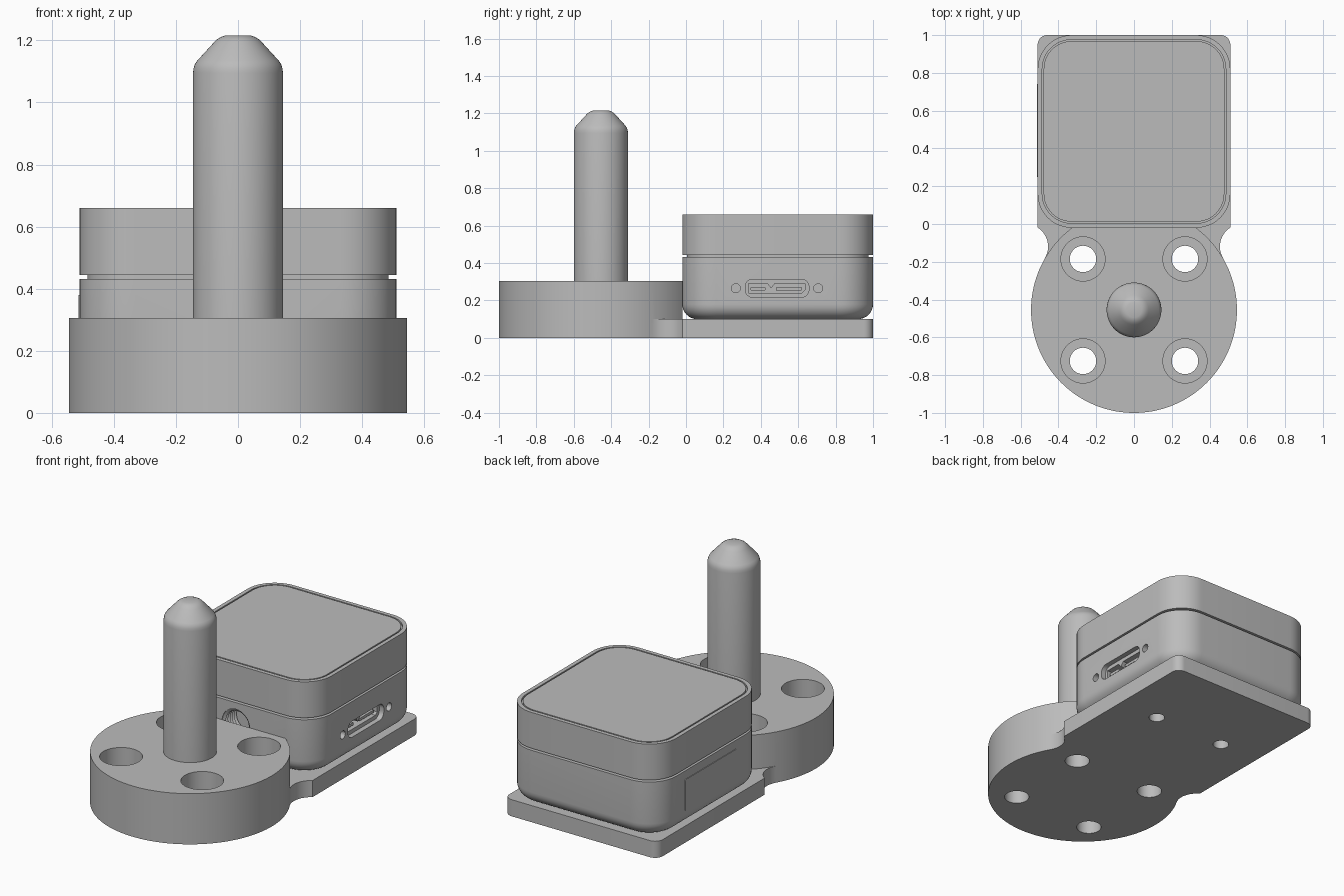
import bpy, bmesh
from math import pi, cos, sin, atan2, hypot
from mathutils import Matrix, Vector

cube = bpy.data.objects.get("Cube")
if cube:
    bpy.data.objects.remove(cube, do_unlink=True)

grey = bpy.data.materials.new("plain grey")
grey.use_nodes = True
grey.diffuse_color = (0.5, 0.5, 0.5, 1)
grey.node_tree.nodes["Principled BSDF"].inputs["Base Color"].default_value = (0.5, 0.5, 0.5, 1)


def arc(cx, cy, r, a0, a1, n=12):
    return [(cx + r * cos(a0 + (a1 - a0) * i / n), cy + r * sin(a0 + (a1 - a0) * i / n))
            for i in range(n + 1)]


def circle(cx, cy, r, n=64):
    return arc(cx, cy, r, 0, 2 * pi, n)[:-1]


def rounded(cx, cy, hx, hy, r, n=12):
    pts = []
    for k, (sx, sy) in enumerate([(1, 1), (-1, 1), (-1, -1), (1, -1)]):
        pts += arc(cx + sx * (hx - r), cy + sy * (hy - r), r, k * pi / 2, (k + 1) * pi / 2, n)
    return pts


def loft(name, layers, matrix=None):
    """Skin a stack of (outline, height) layers and cap both ends."""
    bm = bmesh.new()
    rings = [[bm.verts.new((x, y, z)) for x, y in outline] for outline, z in layers]
    for low, high in zip(rings, rings[1:]):
        n = len(low)
        for i in range(n):
            j = (i + 1) % n
            bm.faces.new((low[i], low[j], high[j], high[i]))
    bm.faces.new(rings[0][::-1])
    bm.faces.new(rings[-1])
    if matrix:
        bm.transform(matrix)
    bmesh.ops.recalc_face_normals(bm, faces=bm.faces)
    mesh = bpy.data.meshes.new(name)
    bm.to_mesh(mesh)
    bm.free()
    mesh.materials.append(grey)
    ob = bpy.data.objects.new(name, mesh)
    bpy.context.collection.objects.link(ob)
    return ob


def combine(target, other, operation):
    mod = target.modifiers.new(operation.lower(), "BOOLEAN")
    mod.operation, mod.object, mod.solver = operation, other, "EXACT"
    bpy.context.view_layer.objects.active = target
    bpy.ops.object.modifier_apply(modifier=mod.name)
    bpy.data.objects.remove(other, do_unlink=True)


def cut(target, outline, z0, z1, matrix=None):
    combine(target, loft("cutter", [(outline, z0), (outline, z1)], matrix), "DIFFERENCE")


def smooth(ob):
    bpy.ops.object.select_all(action="DESELECT")
    ob.select_set(True)
    bpy.context.view_layer.objects.active = ob
    bpy.ops.object.shade_smooth_by_angle(angle=0.5)


DISC_Y, DISC_R = -0.455, 0.545
FRONT, BACK, HALF = -0.02, 1.0, 0.51
PLATE_Z, BOSS_Z = 0.1, 0.305

# Base plate: square back, concave necks and a round front, as one outline
NECK_X, NECK_Y, NECK_R = 0.575, -0.12, 0.12
join = atan2(NECK_Y - DISC_Y, NECK_X)
corner = atan2(FRONT - NECK_Y, HALF - NECK_X)
right_half = arc(0, DISC_Y, DISC_R, -pi / 2, join, 48)
right_half += arc(NECK_X, NECK_Y, NECK_R, pi + join, corner, 20)[1:]
right_half += arc(HALF - 0.05, BACK - 0.05, 0.05, 0, pi / 2, 8)
left_half = [(-x, y) for x, y in reversed(right_half[1:])]
outline = right_half + left_half
base = loft("mounting_base", [(outline, 0), (outline, PLATE_Z)])

# Raised round boss, cut flat against the case
flat = atan2(FRONT - DISC_Y, (DISC_R ** 2 - (FRONT - DISC_Y) ** 2) ** 0.5)
boss_outline = arc(0, DISC_Y, DISC_R, -pi / 2, join, 48)
boss_outline += arc(0, DISC_Y, DISC_R, join, flat, 12)[1:]
boss_outline += [(-x, y) for x, y in reversed(boss_outline[1:])]
combine(base, loft("boss", [(boss_outline, PLATE_Z), (boss_outline, BOSS_Z)]), "UNION")

# Counterbored bolt holes and two small plate holes
for sx in (-1, 1):
    for sy in (-1, 1):
        x, y = sx * 0.27, DISC_Y + sy * 0.27
        cut(base, circle(x, y, 0.07, 40), -0.1, 0.5)
        cut(base, circle(x, y, 0.117, 48), PLATE_Z, 0.5)
    cut(base, circle(sx * 0.24, 0.49, 0.045, 32), -0.1, 0.5)
smooth(base)

# Locating pin with a blunt conical tip
profile = [(0.145, BOSS_Z), (0.145, 1.095), (0.143, 1.11), (0.139, 1.123), (0.131, 1.135),
           (0.078, 1.193), (0.068, 1.203), (0.055, 1.211), (0.04, 1.216)]
smooth(loft("locating_pin", [(circle(0, DISC_Y, r), z) for r, z in profile]))

# Case: rounded bottom edge, parting groove and a fine groove round the lid
MID_Y, HALF_Y = (FRONT + BACK) / 2, (BACK - FRONT) / 2
EDGE, TOP = 0.08, 0.66
steps = [(EDGE * (1 - sin(a * pi / 16)), PLATE_Z + EDGE * (1 - cos(a * pi / 16)))
         for a in range(9)]
steps += [(0, 0.432), (0.025, 0.432), (0.025, 0.444), (0, 0.444), (0, TOP),
          (0.024, TOP), (0.024, TOP - 0.012), (0.032, TOP - 0.012), (0.032, TOP)]
case = loft("case", [(rounded(0, MID_Y, HALF - i, HALF_Y - i, 0.18 - i), z) for i, z in steps])

# Data port and its screw holes, sunk into the side; outlines map to (y, z) along x
SIDE = Matrix(((0, 0, 1, 0), (1, 0, 0, 0), (0, 1, 0, 0), (0, 0, 0, 1)))
PORT_Y, PORT_Z = 0.487, 0.265
cut(case, rounded(PORT_Y, PORT_Z, 0.17, 0.048, 0.04, 8), HALF - 0.03, HALF + 0.1, SIDE)
socket = [(0.335, 0.24), (0.62, 0.24), (0.635, 0.255), (0.635, 0.29),
          (0.475, 0.29), (0.455, 0.265), (0.435, 0.29), (0.335, 0.29)]
cut(case, socket, HALF - 0.12, HALF, SIDE)
for dy in (-0.22, 0.22):
    cut(case, circle(PORT_Y + dy, PORT_Z, 0.024, 24), HALF - 0.08, HALF + 0.1, SIDE)

# Threaded socket in the front face
FACE = Matrix.Translation((0, FRONT, 0.3)) @ Matrix.Rotation(pi / 2, 4, "X")
thread = [(circle(0, 0, 0.092, 40), 0.05), (circle(0, 0, 0.092, 40), -0.005)]
for k in range(6):
    thread += [(circle(0, 0, 0.076, 40), -0.015 - k * 0.02),
               (circle(0, 0, 0.09, 40), -0.025 - k * 0.02)]
combine(case, loft("thread_cutter", thread, FACE), "DIFFERENCE")
smooth(case)

# Contact tongues inside the port
for y, half in ((0.385, 0.04), (0.55, 0.07)):
    bar = rounded(y, 0.262, half, 0.008, 0.003, 2)
    loft("port_tongue", [(bar, HALF - 0.125), (bar, HALF - 0.04)], SIDE)

# Thin side pad on the opposite face
pad = rounded(0.495, 0.285, 0.245, 0.095, 0.01, 4)
loft("side_pad", [(pad, -HALF - 0.004), (pad, -HALF + 0.002)], SIDE)
